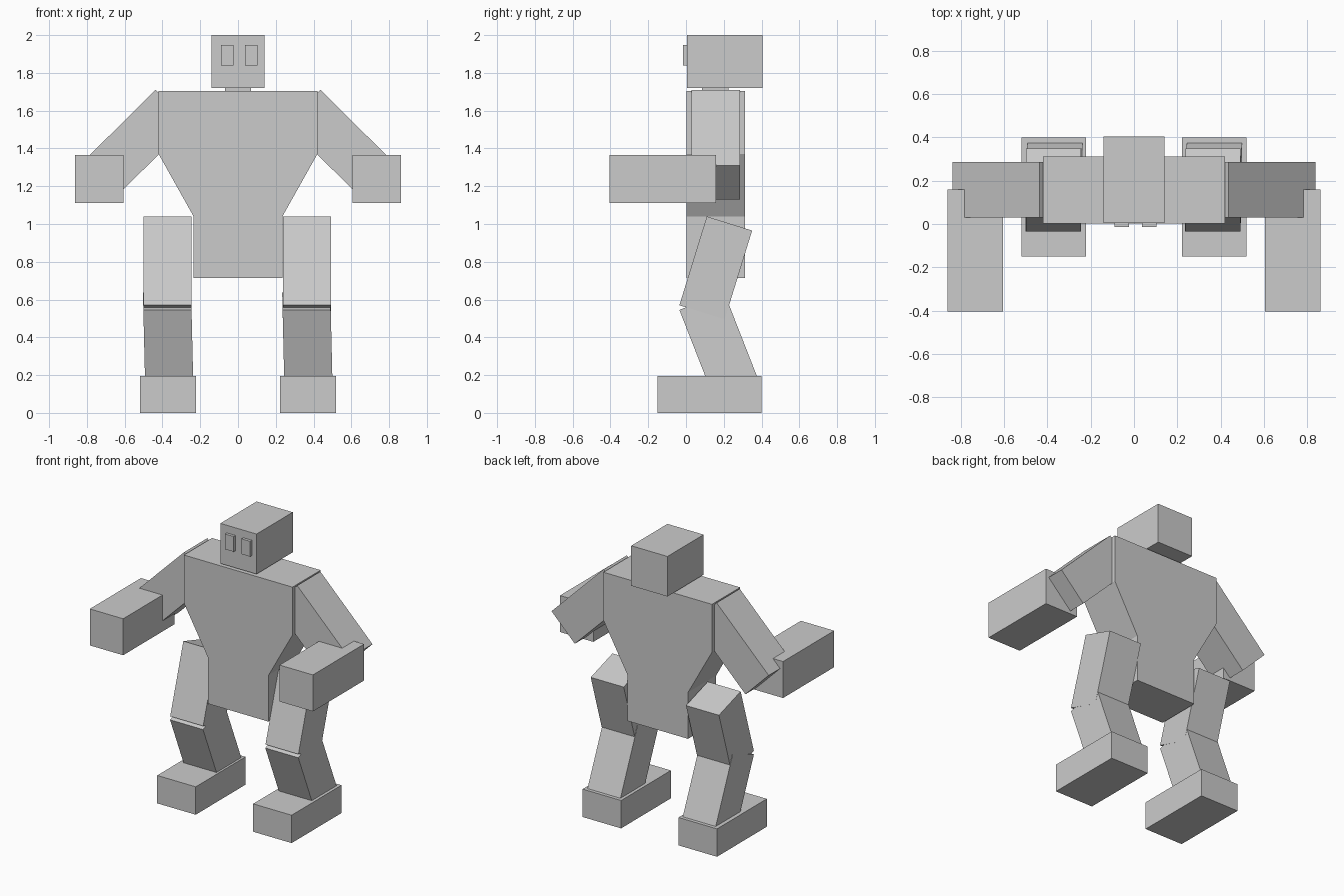
import bpy
import bmesh
from mathutils import Vector

cube = bpy.data.objects.get("Cube")
if cube:
    bpy.data.objects.remove(cube, do_unlink=True)

# One plain grey for the whole figure
grey = bpy.data.materials.new("plain grey")
grey.use_nodes = True
grey.diffuse_color = (0.6, 0.6, 0.6, 1)
grey.node_tree.nodes["Principled BSDF"].inputs["Base Color"].default_value = grey.diffuse_color


def prism(name, corners, offset):
    """Extrude a flat polygon by an offset vector into a closed solid."""
    bm = bmesh.new()
    face = bm.faces.new([bm.verts.new(c) for c in corners])
    made = bmesh.ops.extrude_face_region(bm, geom=[face], use_keep_orig=True)["geom"]
    verts = [v for v in made if isinstance(v, bmesh.types.BMVert)]
    bmesh.ops.translate(bm, verts=verts, vec=offset)
    bmesh.ops.recalc_face_normals(bm, faces=bm.faces)
    mesh = bpy.data.meshes.new(name)
    bm.to_mesh(mesh)
    bm.free()
    mesh.materials.append(grey)
    obj = bpy.data.objects.new(name, mesh)
    bpy.context.collection.objects.link(obj)
    return obj


def box(name, low, high):
    (x0, y0, z0), (x1, y1, z1) = low, high
    base = [(x0, y0, z0), (x1, y0, z0), (x1, y1, z0), (x0, y1, z0)]
    return prism(name, base, Vector((0, 0, z1 - z0)))


# Torso: broad chest tapering to a narrow waist
half = [(0.235, 0.715), (0.235, 1.04), (0.42, 1.37), (0.42, 1.705)]
outline = half + [(-x, z) for x, z in reversed(half)]
prism("torso", [(x, 0.002, z) for x, z in outline], Vector((0, 0.311, 0)))

# Neck, head and raised eyes
box("neck", (-0.07, 0.085, 1.69), (0.07, 0.225, 1.73))
box("head", (-0.14, 0.005, 1.72), (0.14, 0.405, 2.0))
for name, x in (("right_eye", -0.09), ("left_eye", 0.037)):
    box(name, (x, -0.015, 1.84), (x + 0.067, 0.02, 1.947))

# Arms: upper arm slopes outward, forearm points forward
upper = [(0.437, 1.71), (0.84, 1.31), (0.66, 1.13), (0.257, 1.53)]
for side, s in (("right", -1), ("left", 1)):
    prism(side + "_upper_arm", [(s * x, 0.03, z) for x, z in upper], Vector((0, 0.256, 0)))
    x0, x1 = sorted((s * 0.605, s * 0.863))
    box(side + "_forearm", (x0, -0.405, 1.11), (x1, 0.16, 1.365))

# Legs: thigh leans forward, shin leans back, flat foot
thigh = [(0.11, 1.04), (0.35, 0.965), (0.205, 0.495), (-0.035, 0.57)]
shin = [(-0.035, 0.545), (0.202, 0.638), (0.385, 0.17), (0.148, 0.077)]
for side, x in (("right", -0.5), ("left", 0.237)):
    prism(side + "_thigh", [(x, y, z) for y, z in thigh], Vector((0.255, 0, 0)))
    # the shin drifts slightly sideways towards the ankle
    prism(side + "_shin", [(x + 0.012 - 0.024 * z, y, z) for y, z in shin], Vector((0.255, 0, 0)))
    foot_x = -0.52 if x < 0 else 0.222
    box(side + "_foot", (foot_x, -0.15, 0), (foot_x + 0.298, 0.4, 0.195))
